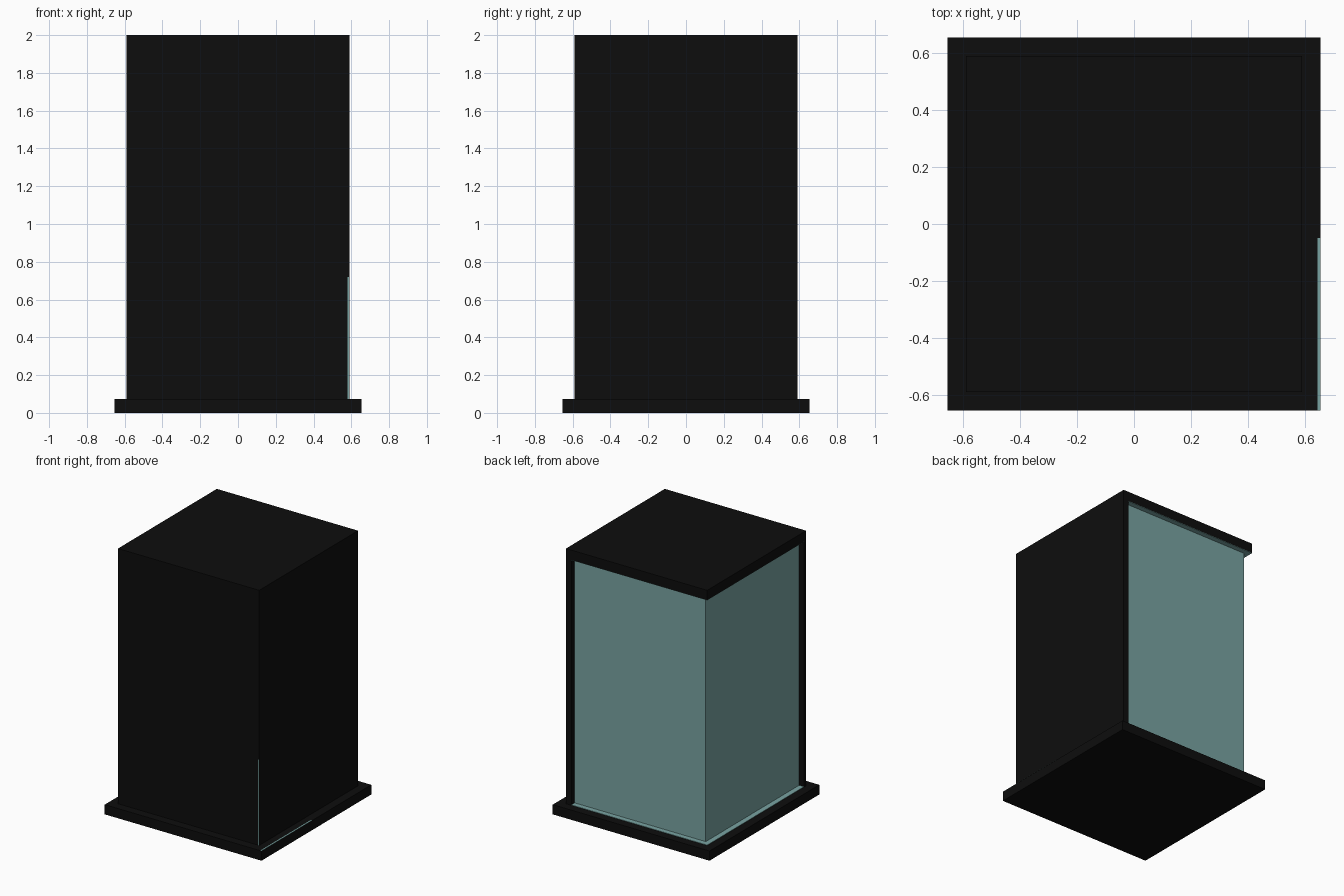
import bpy

if "Cube" in bpy.data.objects:
    bpy.data.objects.remove(bpy.data.objects["Cube"])


def material(name, color):
    m = bpy.data.materials.new(name)
    m.diffuse_color = (*color, 1)
    m.use_nodes = True
    m.node_tree.nodes["Principled BSDF"].inputs["Base Color"].default_value = m.diffuse_color
    return m


black = material("black", (0.004, 0.004, 0.004))
teal = material("pale_teal", (0.19, 0.37, 0.36))


def box(name, lo, hi, mat):
    """Axis-aligned box between two corners."""
    xs, ys, zs = zip(lo, hi)
    verts = [(x, y, z) for x in xs for y in ys for z in zs]
    faces = [(0, 1, 3, 2), (4, 6, 7, 5), (0, 4, 5, 1),
             (2, 3, 7, 6), (0, 2, 6, 4), (1, 5, 7, 3)]
    mesh = bpy.data.meshes.new(name)
    mesh.from_pydata(verts, [], faces)
    mesh.materials.append(mat)
    ob = bpy.data.objects.new(name, mesh)
    bpy.context.collection.objects.link(ob)
    return ob


B = 0.655     # base half width
W = 0.59      # body half width
D = 0.04      # glass recess
Z0, Z1 = 0.073, 1.927

# Plinth and roof slab
box("base", (-B, -B, 0), (B, B, Z0), black)
box("roof", (-W, -W, Z1), (W, W, 2), black)

# Solid panels on the front and right
box("front_panel", (-W, -W, Z0), (W, -W + 0.025, Z1), black)
box("right_panel", (W - 0.045, -W + 0.025, Z0), (W, W, Z1), black)

# Recessed glass on the back and left
box("glass", (-W + D, -W + 0.025, Z0), (W - 0.045, W - D, Z1), teal)

# Thin pale ledges below and above the glass
for name, z in (("floor_ledge", Z0), ("ceiling_ledge", Z1 - 0.003)):
    box(name, (-W, -W + 0.025, z), (W - 0.045, W, z + 0.003), teal)

# Pale slivers on the right edge of the plinth and the front right corner
box("base_edge_trim", (B - 0.011, -B, Z0), (B, -0.05, Z0 + 0.001), teal)
box("corner_trim", (W - 0.009, -W - 0.001, Z0), (W - 0.002, -W, 0.72), teal)
